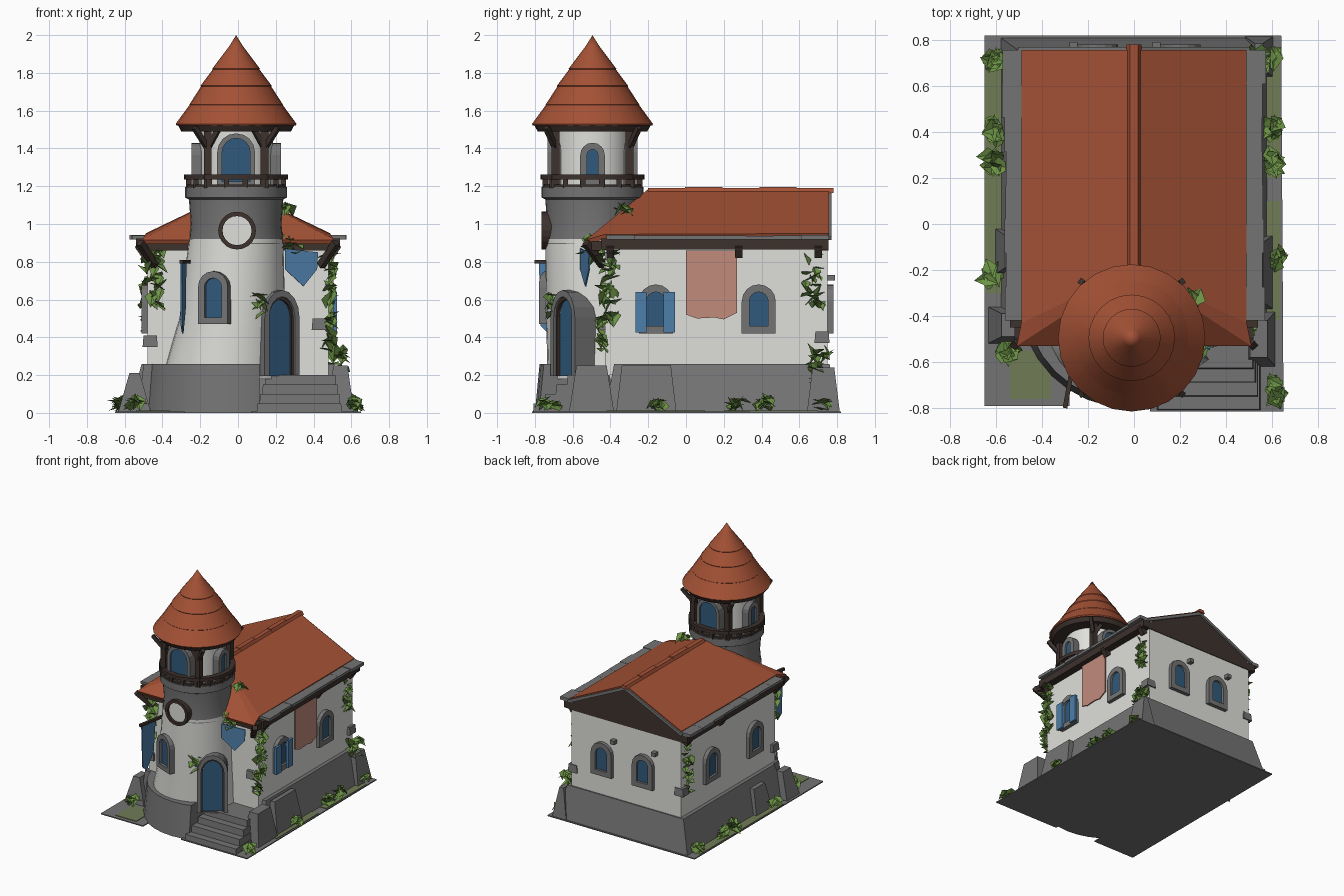
import bpy, bmesh, math, random
from mathutils import Vector, Matrix

if "Cube" in bpy.data.objects:
    bpy.data.objects.remove(bpy.data.objects["Cube"])

random.seed(4)

def material(name, r, g, b):
    m = bpy.data.materials.new(name)
    m.diffuse_color = (r, g, b, 1)
    m.use_nodes = True
    m.node_tree.nodes["Principled BSDF"].inputs["Base Color"].default_value = m.diffuse_color
    return m

ORANGE = material("roof_orange", 0.37, 0.083, 0.036)
WHITE = material("plaster_white", 0.74, 0.74, 0.71)
GREY = material("stone_grey", 0.175, 0.175, 0.175)
BROWN = material("dark_wood", 0.047, 0.032, 0.027)
GLASS = material("deep_blue", 0.03, 0.10, 0.20)
BLUE = material("cloth_blue", 0.075, 0.21, 0.40)
PINK = material("cloth_pink", 0.54, 0.26, 0.20)
LEAF = material("leaf_green", 0.15, 0.29, 0.06)
MOSS = material("moss", 0.16, 0.20, 0.09)

def finish(name, bm, mat):
    bmesh.ops.remove_doubles(bm, verts=bm.verts, dist=1e-5)
    bmesh.ops.recalc_face_normals(bm, faces=bm.faces)
    me = bpy.data.meshes.new(name)
    bm.to_mesh(me)
    bm.free()
    ob = bpy.data.objects.new(name, me)
    me.materials.append(mat)
    bpy.context.collection.objects.link(ob)
    return ob

def box(name, x0, x1, y0, y1, z0, z1, mat, ix=0, iy=0):
    """Box whose top is inset by ix, iy."""
    bm = bmesh.new()
    lo = [bm.verts.new((x, y, z0)) for x, y in ((x0, y0), (x1, y0), (x1, y1), (x0, y1))]
    hi = [bm.verts.new((x, y, z1)) for x, y in
          ((x0 + ix, y0 + iy), (x1 - ix, y0 + iy), (x1 - ix, y1 - iy), (x0 + ix, y1 - iy))]
    bm.faces.new(lo)
    bm.faces.new(hi)
    for i in range(4):
        j = (i + 1) % 4
        bm.faces.new((lo[i], lo[j], hi[j], hi[i]))
    return finish(name, bm, mat)

def beam(name, p, q, t, mat):
    p, q = Vector(p), Vector(q)
    d = q - p
    bm = bmesh.new()
    m = Matrix.Translation((p + q) / 2) @ d.to_track_quat('Z', 'Y').to_matrix().to_4x4() @ Matrix.Diagonal((t, t, d.length, 1))
    bmesh.ops.create_cube(bm, size=1, matrix=m)
    return finish(name, bm, mat)

def lathe(name, prof, mat, seg=32, cx=-0.01, cy=-0.495, cut_x=None):
    """Profile points are (radius, z) or (radius, z, centre x, centre y)."""
    bm = bmesh.new()
    rings = []
    for p in prof:
        ox, oy = p[2:] if len(p) > 2 else (cx, cy)
        rings.append([bm.verts.new((ox + p[0] * math.cos(a), oy + p[0] * math.sin(a), p[1]))
                      for a in (2 * math.pi * i / seg for i in range(seg))])
    for a, b in zip(rings, rings[1:]):
        for i in range(seg):
            j = (i + 1) % seg
            bm.faces.new((a[i], a[j], b[j], b[i]))
    bmesh.ops.dissolve_degenerate(bm, dist=1e-6, edges=bm.edges)
    if cut_x is not None:
        cut = bmesh.ops.bisect_plane(bm, geom=bm.verts[:] + bm.edges[:] + bm.faces[:], plane_co=(cut_x, 0, 0), plane_no=(1, 0, 0), clear_outer=True)
        bmesh.ops.holes_fill(bm, edges=[e for e in cut["geom_cut"] if isinstance(e, bmesh.types.BMEdge)])
    ob = finish(name, bm, mat)
    bpy.ops.object.select_all(action='DESELECT')
    ob.select_set(True)
    bpy.context.view_layer.objects.active = ob
    bpy.ops.object.shade_smooth_by_angle(angle=math.radians(25))
    return ob

def plate(name, outline, origin, deg, n0, n1, mat, hole=None):
    """Upright outline facing direction deg, from depth n0 to n1, with optional hole."""
    a = math.radians(deg)
    n, u = Vector((math.cos(a), math.sin(a), 0)), Vector((-math.sin(a), math.cos(a), 0))
    bm = bmesh.new()
    def loop(pts, d):
        return [bm.verts.new(Vector(origin) + u * x + n * d + Vector((0, 0, z))) for x, z in pts]
    def bridge(p, q):
        for i in range(len(p)):
            j = (i + 1) % len(p)
            bm.faces.new((p[i], p[j], q[j], q[i]))
    back, front = loop(outline, n0), loop(outline, n1)
    bridge(back, front)
    if hole:
        hb, hf = loop(hole, n0), loop(hole, n1)
        bridge(front, hf)
        bridge(hf, hb)
        bridge(hb, back)
    else:
        bm.faces.new(back)
        bm.faces.new(front)
    return finish(name, bm, mat)

def arch(w, h, z=0, k=1.0, n=8):
    r = w / 2 * k
    return [(-w / 2, z), (w / 2, z)] + [(w / 2 * math.cos(math.pi * i / n), z + h - r + r * math.sin(math.pi * i / n)) for i in range(n + 1)]

def window(name, origin, deg, w, h, t=0.04, d=0.03, k=1.0):
    inner = arch(w - 2 * t, h - 2 * t, t, k)
    plate(name + "_frame", arch(w, h, 0, k), origin, deg, -0.06, d, GREY, inner)
    plate(name + "_pane", inner, origin, deg, -0.05, d * 0.4, GLASS)

# ground plate with the notch by the tower, and moss patches
g = bmesh.new()
g0 = [g.verts.new((x, y, 0)) for x, y in ((-.65, .82), (-.65, -.79), (-.28, -.79), (-.28, -.7), (.07, -.7), (.07, -.815), (.65, -.815), (.64, .82))]
top = bmesh.ops.extrude_face_region(g, geom=[g.faces.new(g0)])
bmesh.ops.translate(g, verts=[v for v in top["geom"] if isinstance(v, bmesh.types.BMVert)], vec=(0, 0, .008))
finish("ground_plate", g, GREY)
for i, (x0, x1, y0, y1) in enumerate(((-.645, -.57, -.3, .74), (-.54, -.36, -.76, -.55), (.57, .635, -.42, .1), (.57, .635, .2, .7))):
    box(f"moss_patch_{i}", x0, x1, y0, y1, .007, .012, MOSS)

# stone base, rounded under the tower and cut away for the stairs
box("stone_base", -.58, .58, -.43, .81, 0, .26, GREY, .07, .05)
box("stone_base_front", -.53, .10, -.47, -.3, 0, .26, GREY, .03, .02)
lathe("tower_base", [(0, 0), (.48, 0), (.455, .26), (0, .26)], GREY, 32, -.02, -.32, .115)
for s, y0, y1, h in ((1, -.37, -.05, .25), (1, .64, .815, .24), (-1, -.22, -.02, .2)):
    x0, x1 = sorted((s * .48, s * .605))
    box("base_slab", x0, x1, y0, y1, 0, h, GREY, .045, .03)
box("left_front_buttress", -.635, -.46, -.52, -.36, 0, .21, GREY, .06, .03)

# stairs and side post
for i in range(4):
    box(f"step_{i}", .10 + .014 * i, .55 - .01 * i, -.81 + .06 * i, -.40, .05 * i, .05 * (i + 1), GREY, .004, .004)
box("stair_post", .47, .615, -.62, -.38, 0, .25, GREY, .035, .04)

# house walls and back gable
box("house_walls", -.48, .48, -.43, .75, .20, .92, WHITE)
plate("back_gable", [(-.50, .86), (.50, .86), (.50, .93), (0, 1.165), (-.50, .93)], (0, .72, 0), 90, 0, .035, BROWN)

# roof: two slopes and a hipped front
r = bmesh.new()
pk, pb = r.verts.new((0, -.2, 1.185)), r.verts.new((0, .757, 1.185))
ends = []
for s in (-1, 1):
    f, b = r.verts.new((s * .51, -.53, .915)), r.verts.new((s * .49, .757, .95))
    m = r.verts.new((s * .49, -.43, .945))
    r.faces.new((pk, f, m))
    r.faces.new((pk, m, b, pb))
    ends.append(f)
r.faces.new((pk, ends[0], ends[1]))
roof = finish("house_roof", r, ORANGE)
if roof.data.polygons[0].normal.z < 0:
    roof.data.flip_normals()
sol = roof.modifiers.new("thickness", 'SOLIDIFY')
sol.thickness, sol.offset = .025, -1
for i in range(5):
    y = -.2 + i * .196
    box(f"ridge_tile_{i}", -.032, .032, y, y + .196, 1.165, 1.19 + .005 * (i % 2), ORANGE, .014, 0)

# eaves: stone edging, beams and brackets
for s in (-1, 1):
    beam("gable_edge_stone", (s * .50, .758, .925), (0, .758, 1.163), .022, GREY)
    for i in range(8):
        y, e = -.42 + i * .147, random.uniform(-.01, .01)
        x0, x1 = sorted((s * .46, s * (.565 + e)))
        box("eave_stone", x0, x1, y, y + .147, .918, .94 + e / 3, GREY)
    x0, x1 = sorted((s * .44, s * .54))
    box("eave_beam", x0, x1, -.45, .755, .865, .922, BROWN)
    for y in (-.40, .28, .70):
        beam("eave_bracket", (s * .49, y, .83), (s * .53, y, .89), .04, BROWN)
    beam("front_eave_beam", (s * .2, -.475, .885), (s * .52, -.475, .885), .05, BROWN)
    beam("roof_corner_strut", (s * .44, -.44, .78), (s * .52, -.53, .90), .035, BROWN)

# tower body
lathe("tower_wall", [(.33, .18, -.065, -.405), (.32, .26, -.06, -.415), (.28, .5, -.03, -.46), (.25, .92, -.01, -.495)], WHITE)
lathe("tower_stone_band", [(0, .895), (.25, .895), (.24, 1.0), (.25, 1.13), (.27, 1.14), (.27, 1.195), (0, 1.195)], GREY)
lathe("lookout_drum", [(.195, 1.19), (.195, 1.52)], WHITE)
for z0, z1, r0, r1 in ((1.235, 1.262, .235, .275), (1.195, 1.21, .24, .265)):
    lathe("railing_ring", [(r0, z0), (r1, z0), (r1, z1), (r0, z1), (r0, z0)], BROWN)
for i in range(16):
    a = math.radians(i * 22.5 + 11)
    x, y = -.01 + .255 * math.cos(a), -.495 + .255 * math.sin(a)
    beam("baluster", (x, y, 1.19), (x, y, 1.25), .028, BROWN)
for sx in (-1, 1):
    for sy in (-1, 1):
        x, y = -.01 + sx * .15, -.495 + sy * .195
        beam("lookout_post", (x, y, 1.19), (x, y, 1.52), .042, BROWN)
        beam("post_brace", (x, y, 1.40), (x + sx * .07, y + sy * .05, 1.51), .026, BROWN)
        beam("post_brace", (x, y, 1.40), (x - sx * .06, y + sy * .03, 1.51), .026, BROWN)

# layered tower roof
lathe("tower_roof_rim", [(0, 1.49), (.29, 1.49), (.312, 1.53), (0, 1.53)], BROWN)
for r0, z0, r1, z1 in ((.32, 1.53, .225, 1.66), (.248, 1.632, .165, 1.76), (.188, 1.732, .10, 1.85), (.126, 1.822, .03, 1.95), (.042, 1.932, 0, 2.0)):
    lathe("tower_roof_tier", [(0, z0 - .008), (r0 - .004, z0 - .008), (r0, z0), (r1, z1)], ORANGE, 24)

# windows
for a, w, h, t in ((-90, .20, .28, .026), (90, .20, .28, .026), (0, .13, .23, .036), (180, .13, .23, .036)):
    n = .215
    window("lookout_window", (-.01 + n * math.cos(math.radians(a)), -.495 + n * math.sin(math.radians(a)), 1.20), a, w, h, t, .022)
window("tower_window", (-.12, -.715, .47), -112, .17, .28, .036, .035)
for s, a in ((1, 0), (-1, 180)):
    for y in (-.16, .385):
        window("side_window", (s * .48, y, .42), a, .18, .26)
for x in (-.16, .20):
    window("back_window", (x, .75, .42), 90, .18, .26)
    box("back_lamp", x - .12, x - .085, .74, .79, .70, .73, GREY)
for y in (-.238, -.088):
    plate("shutter", [(-.03, .425), (.03, .425), (.03, .64), (-.03, .64)], (.50, y, 0), 0, .005, .025, BLUE)
circle = lambda q: [(q * math.cos(math.pi * i / 10), q * math.sin(math.pi * i / 10)) for i in range(20)]
plate("round_window_ring", circle(.10), (-.005, -.735, .965), -90, -.08, .03, BROWN, circle(.077))
plate("round_window_face", circle(.08), (-.005, -.735, .965), -90, -.06, .012, WHITE)

# arched door
do = (.205, -.612, .195)
plate("door_frame", arch(.225, .455, 0, 1.3), do, -55, -.12, .05, GREY, arch(.165, .42, 0, 1.3))
plate("door_jamb", arch(.165, .42, 0, 1.3), do, -55, -.10, .035, BROWN, arch(.145, .405, 0, 1.3))
plate("door_leaf", arch(.146, .406, 0, 1.3), do, -55, -.08, .018, GLASS)

# banners
plate("pink_banner", [(0, .52), (.06, .50), (.15, .505), (.2, .495), (.27, .53), (.27, .86), (0, .86)], (.497, 0, 0), 0, 0, .008, PINK)
plate("left_banner", [(-.07, .80), (.07, .80), (.06, .46), (.02, .42), (-.05, .55)], (-.285, -.71, 0), 170, 0, .008, BLUE)
beam("left_banner_pole", (-.26, -.58, .80), (-.30, -.80, .80), .02, BROWN)
plate("right_banner", [(-.09, .87), (.09, .85), (.085, .76), (.01, .67), (-.09, .76)], (.335, -.53, 0), -75, 0, .008, BLUE)

# loose corner stones
for x, y, z in ((.43, -.42, .47), (.465, .72, .40), (-.465, -.41, .38), (-.465, .72, .46)):
    box("corner_stone", x - .04, x + .04, y - .04, y + .04, z - .03, z + .03, GREY, .005, .005)

# climbing vines and ground tufts made of folded leaves
def leaves(name, centre, spread, count, size):
    bm = bmesh.new()
    for _ in range(count):
        c = Vector([p + random.uniform(-q, q) for p, q in zip(centre, spread)])
        rot = Matrix.Rotation(random.uniform(0, 6.28), 3, 'Z') @ Matrix.Rotation(random.uniform(-1.2, 1.2), 3, 'X')
        k = size * random.uniform(.7, 1.2)
        a, b, d, e = [bm.verts.new(c + rot @ (Vector(p) * k)) for p in ((0, -.6, 0), (.5, 0, .2), (0, .8, 0), (-.5, 0, .2))]
        bm.faces.new((a, b, d))
        bm.faces.new((a, d, e))
    for v in bm.verts:
        v.co.z = max(v.co.z, .01)
    finish(name, bm, LEAF)

for c, s, n in (((-.44, -.46, .72), (.03, .02, .17), 30), ((.28, -.5, .87), (.03, .03, .07), 14), ((.485, -.42, .67), (.015, .04, .22), 36),
                ((.485, .67, .70), (.015, .04, .14), 26), ((.53, .70, .18), (.03, .05, .15), 34), ((-.485, .68, .62), (.015, .04, .2), 26),
                ((.11, -.70, .58), (.02, .02, .06), 10), ((.485, -.45, .40), (.012, .015, .10), 12), ((.25, -.34, 1.08), (.03, .04, .02), 6)):
    leaves("climbing_vine", c, s, n, .07)
for x, y in ((-.61, .70), (-.61, .41), (-.61, .27), (-.62, -.22), (-.55, -.56), (.59, .72), (.60, .41), (.60, .27), (.62, -.14), (.61, -.72)):
    leaves("ground_tuft", (x, y, .04), (.025, .035, .025), 12, .07)
